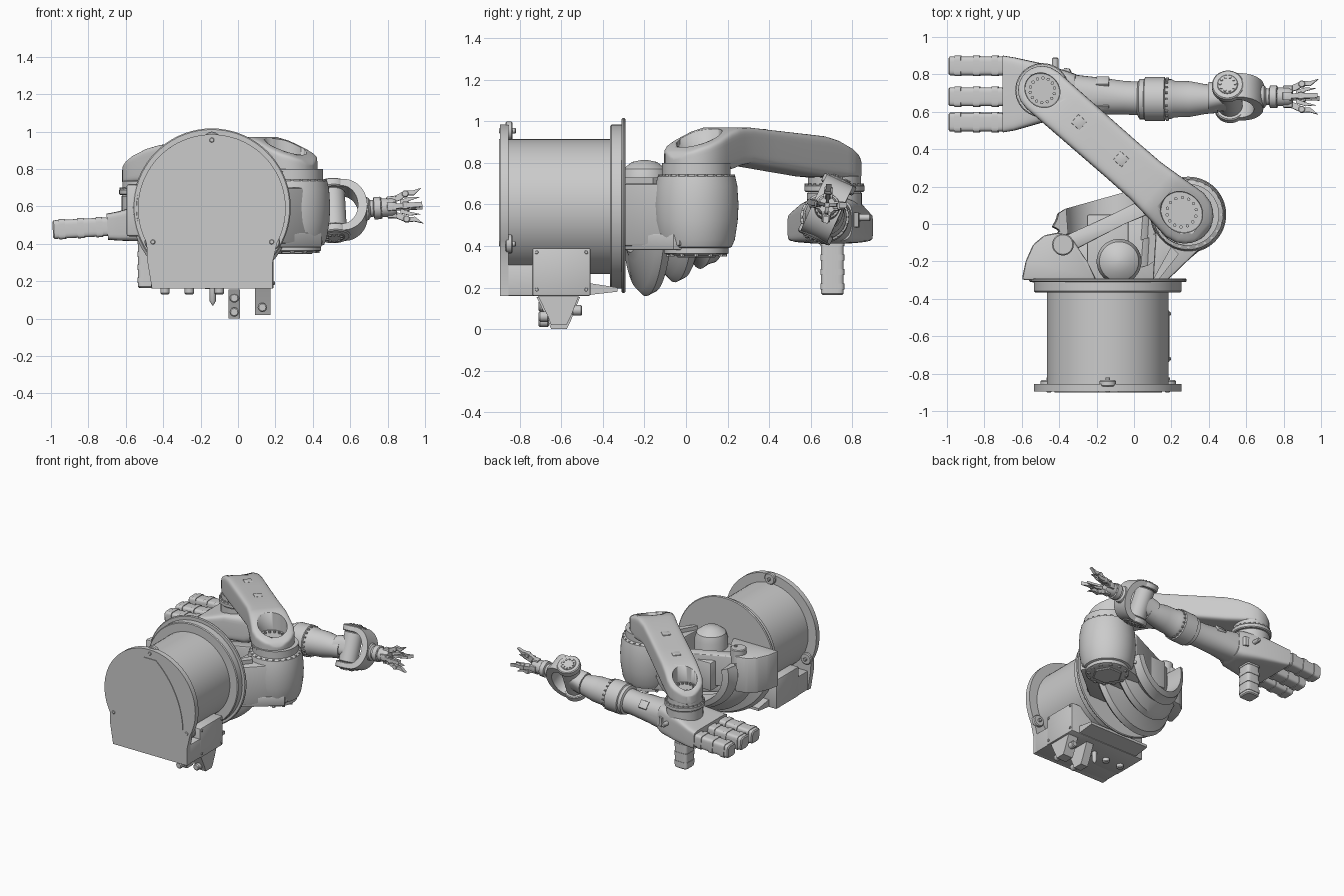
import bpy, bmesh
from math import sin, cos, pi, radians, sqrt, atan2
from mathutils import Matrix, Vector

if "Cube" in bpy.data.objects:
    bpy.data.objects.remove(bpy.data.objects["Cube"])

I = Matrix()
XZ = Matrix(((1, 0, 0, 0), (0, 0, 1, 0), (0, 1, 0, 0), (0, 0, 0, 1)))  # profile in x,z, depth along y
YZ = Matrix(((0, 0, 1, 0), (1, 0, 0, 0), (0, 1, 0, 0), (0, 0, 0, 1)))  # profile in y,z, depth along x
X, Y, Z = (1, 0, 0), (0, 1, 0), (0, 0, 1)


def finish(name, bm, M=I, bevel=0):
    if bevel:
        bmesh.ops.bevel(bm, geom=bm.edges[:], offset=bevel, segments=2, affect='EDGES', profile=0.5)
    bm.transform(M)
    bmesh.ops.recalc_face_normals(bm, faces=bm.faces[:])
    me = bpy.data.meshes.new(name)
    bm.to_mesh(me)
    bm.free()
    me.shade_smooth()
    me.set_sharp_from_angle(angle=radians(35))
    ob = bpy.data.objects.new(name, me)
    bpy.context.collection.objects.link(ob)
    return ob


def skin(bm, rings, closed=True):
    rows = [[bm.verts.new(p) for p in r] for r in rings]
    n = len(rows[0])
    for a, b in zip(rows, rows[1:]):
        for i in range(n):
            bm.faces.new((a[i], a[(i + 1) % n], b[(i + 1) % n], b[i]))
    bm.faces.new(rows[0][::-1])
    bm.faces.new(rows[-1])


def box(name, lo, hi, M=I, bevel=0.008):
    bm = bmesh.new()
    bmesh.ops.create_cube(bm, size=1)
    for v in bm.verts:
        v.co = [lo[k] + (v.co[k] + 0.5) * (hi[k] - lo[k]) for k in range(3)]
    return finish(name, bm, M, bevel)


def lathe(name, prof, base, axis=Z, M=I, n=48):
    """prof: (radius, height along axis) pairs"""
    bm = bmesh.new()
    skin(bm, [[(r * cos(2 * pi * i / n), r * sin(2 * pi * i / n), h) for i in range(n)] for r, h in prof])
    q = Vector(Z).rotation_difference(Vector(axis)).to_matrix().to_4x4()
    return finish(name, bm, M @ Matrix.Translation(base) @ q)


def cyl(name, base, r, h, axis=Z, M=I, n=40, c=0.006):
    return lathe(name, [(r - c, 0), (r, c), (r, h - c), (r - c, h)], base, axis, M, n)


def bolts(name, base, ring, r, h, count, axis=Z, M=I):
    bm = bmesh.new()
    for k in range(count):
        a = 2 * pi * k / count
        bmesh.ops.create_cone(bm, cap_ends=True, segments=8, radius1=r, radius2=r, depth=h,
                              matrix=Matrix.Translation((ring * cos(a), ring * sin(a), h / 2)))
    q = Vector(Z).rotation_difference(Vector(axis)).to_matrix().to_4x4()
    return finish(name, bm, M @ Matrix.Translation(base) @ q)


def prism(name, pts, a, b, plane=I, M=I, bevel=0):
    bm = bmesh.new()
    skin(bm, [[(u, v, w) for u, v in pts] for w in (a, b)])
    return finish(name, bm, M @ plane, bevel)


def loft(name, secs, M=I, n=40):
    """secs: (x, half_y, half_z, squareness, centre_y, centre_z)"""
    def pw(t, e):
        return (1 if t > 0 else -1) * abs(t) ** (2 / e)
    bm = bmesh.new()
    skin(bm, [[(x, cy + hy * pw(cos(2 * pi * (i + .5) / n), e), cz + hz * pw(sin(2 * pi * (i + .5) / n), e))
               for i in range(n)] for x, hy, hz, e, cy, cz in secs])
    return finish(name, bm, M)


def lerp(tab, t):
    for (a, u), (b, v) in zip(tab, tab[1:]):
        if t <= b:
            return u + (v - u) * (t - a) / (b - a)
    return tab[-1][1]


def arc(cx, cz, r, a0, a1, n=24):
    return [(cx + r * cos(radians(a0 + (a1 - a0) * i / n)), cz + r * sin(radians(a0 + (a1 - a0) * i / n)))
            for i in range(n + 1)]


# Base: mounting plate, drum, flanges
CX, CZ = -0.14, 0.59
foot = [(-0.485, .31), (-0.46, .16), (.185, .16), (.185, .30)]
prism("base_plate", arc(CX, CZ, .395, -28, 208, 60) + foot, -.895, -.855, XZ)
prism("base_plate_panel", arc(-.51, .41, .66, 0, 60)[:-4] + arc(.235, .41, .66, 120, 180)[4:], -.9, -.89, XZ)
cyl("base_drum", (CX, -.87, CZ), .325, .55, Y, n=64)
cyl("base_flange", (CX, -.365, CZ), .395, .06, Y, n=64)
cyl("turntable_disc", (CX, -.31, .595), .422, .018, Y, n=72)
for x, z in ((-.14, .955), (-.455, .41), (.18, .41)):
    cyl("mounting_lug", (x, -.87, z), .045, .035, Y, n=20)
    cyl("mounting_bolt", (x, -.9, z), .013, .08, Y, n=12, c=.003)
# Base connection box and connectors
box("base_foot", (-.46, -.88, .16), (.185, -.46, .31))
box("connection_box", (-.465, -.74, .16), (.19, -.46, .39))
prism("foot_gusset", [(-.46, .165), (-.33, .18), (-.33, .20), (-.46, .22)], -.4, .12, YZ)
for y in (-.72, -.48):
    for z in (.19, .37):
        cyl("box_screw", (.185, y, z), .009, .012, X, n=10, c=.002)
trap = [(-.72, .165), (-.51, .165), (-.555, .05), (-.575, .01), (-.65, .01), (-.665, .05)]
prism("large_connector", [(y, z + .01) for y, z in trap], .09, .175, YZ)
prism("small_connector", [(y, max(z - .01, 0)) for y, z in trap], -.05, .012, YZ)
for x, y, z in ((.13, -.69, .06), (-.02, -.69, .035), (-.02, -.69, .11), (.13, -.53, .09)):
    cyl("cable_gland", (x, y - .02, z), .025, .05, Y, n=12)
lathe("pin_connector", [(.002, .07), (.018, .095), (.018, .17)], (-.135, -.6, 0), n=12)
for x in (-.39, -.26, -.1):
    cyl("plug", (x, -.62, .13), .025, .04, n=12)

# Turntable: shoulder bracket, ribs, curved shroud
prism("bracket_floor", [(-.3, -.3), (.16, -.3), (.45, -.06), (.3, .2), (.1, .14), (-.3, -.12)], .38, .46, bevel=.01)
prism("bracket_rib", [(.1, -.3), (.18, -.3), (.46, -.03), (.3, .1), (.12, .02)], .40, .70, bevel=.012)
prism("bracket_upper_web", [(-.42, -.12), (-.36, -.06), (-.1, .06), (.12, .17), (.2, .1), (-.05, .0), (-.3, -.13)],
      .46, .70, bevel=.008)
prism("turntable_housing", [(-.6, -.3), (-.58, -.2), (-.54, -.11), (-.48, -.06), (-.4, -.045), (-.33, -.08),
                            (-.25, -.2), (-.2, -.3)], .44, .72, bevel=.015)
cyl("housing_boss", (-.38, -.11, .5), .058, .26)
bolts("boss_bolt", (-.38, -.11, .755), .025, .012, .012, 1)
box("drive_box", (-.25, -.3, .44), (-.03, .05, .66))
lathe("turntable_motor_dome", [(.12, .4), (.12, .72), (.105, .77), (.06, .805), (.01, .815)], (-.08, -.2, 0))
prism("cross_rib", [(.1, -.3), (.13, -.3), (.24, -.16), (.2, -.12)], .44, .73)


def shroud(name, rout, y, w, slope):
    bm = bmesh.new()
    rings = []
    for i in range(33):
        a = radians(165 + 180 * i / 32)
        rr = [(.22, -w), (.26, -w * .8), (rout - .03, -w * .45), (rout, -w * .1), (rout - .02, w * .35), (.27, w * .8),
              (.23, w)]
        rings.append([(CX + r * cos(a), y + d + slope * r * cos(a), CZ + r * sin(a)) for r, d in rr])
    skin(bm, rings)
    finish(name, bm)


shroud("shroud_outer", .432, -.185, .085, .22)
shroud("shroud_middle", .365, -.045, .085, .25)
shroud("shroud_inner", .30, .075, .07, .28)

# Shoulder barrel
S = (.29, .05)
lathe("shoulder_barrel", [(.13, .355), (.155, .365), (.155, .39), (.17, .395), (.185, .43), (.199, .52), (.203, .6),
                          (.197, .69), (.187, .735), (.165, .745), (.165, .8)], (*S, 0), n=64)
cyl("shoulder_cap", (*S, .345), .11, .04, n=6)
bolts("shoulder_cap_bolts", (*S, .35), .135, .012, .02, 12)
bolts("shoulder_rim_bolts", (*S, .73), .178, .008, .015, 24)
cyl("shoulder_collar", (.28, .05, .785), .165, .015, n=48, c=.003)

# Link arm, from shoulder to elbow
P, E = Vector((.27, .05, 0)), Vector((-.49, .715, 0))
L = (E - P).length
LM = Matrix.Translation(P) @ Matrix.Rotation(atan2(E.y - P.y, E.x - P.x), 4, 'Z')
top = [(-.17, .79), (-.14, .85), (-.1, .875), (.1, .955), (.17, .972), (.28, .972), (.83, .93), (.92, .91), (1.02, .87),
       (1.11, .815), (1.15, .76)]
low = [(-.17, .75), (.12, .765), (.25, .80), (.82, .735), (1.15, .715)]
ts = [-.154, -.15, -.14, -.125, -.1, -.06, 0, .05, .1, .14, .17, .2, .28, .45, .65, .83, .88, .92, .96,
      L, L + .05, L + .08, L + .105, L + .12, L + .127, L + .129]
secs = []
for t in ts:
    w = lerp([(0, .155), (.2, .135), (.3, .126), (L, .13)], max(t, 0))
    if t < 0:
        w = sqrt(.155 ** 2 - t * t)
    elif t > L:
        w = sqrt(.13 ** 2 - (t - L) ** 2)
    a, b = lerp(top, t), lerp(low, t)
    secs.append((t, w, (a - b) / 2, 7, 0, (a + b) / 2))
link = loft("link_arm", secs, LM, 48)
for nm, t, r, z in (("shoulder", .02, .105, .825), ("elbow", L, .088, .785)):
    cut = cyl(nm + "_pocket_cutter", (0, 0, 0), r, .4, Z,
              LM @ Matrix.Translation((t, 0, z)) @ Matrix.Diagonal((1.12, 1, 1, 1)), c=.002)
    cut.hide_render = True
    cut.hide_set(True)
    m = link.modifiers.new(nm + "_pocket", 'BOOLEAN')
    m.operation, m.object, m.solver = 'DIFFERENCE', cut, 'EXACT'
    bolts(nm + "_pocket_bolts", (t, 0, z - .005), r * .75, .009, .018, 14, Z, LM)
for t in (.42, .72):
    box("link_cover", (t, -.03, .93), (t + .06, .03, lerp(top, t + .03) + .004), LM, .003)

# Forearm frame: along x, tipped slightly upward
FM = Matrix.Translation((0, .69, .53)) @ Matrix.Rotation(-.055, 4, 'Y')
cyl("elbow_drum", (E.x, E.y, .44), .132, .22)
cyl("elbow_ring", (E.x, E.y, .66), .145, .035, n=48)
cyl("elbow_neck", (E.x, E.y, .68), .128, .06)
bolts("elbow_bolts", (E.x, E.y, .69), .136, .007, .012, 24)
loft("forearm_housing", [(-.70, .205, .07, 9, .005, 0), (-.64, .195, .078, 9, .005, 0), (-.5, .16, .1, 7, .01, .01),
                         (-.35, .125, .11, 5, 0, .01), (-.31, .11, .1, 4, 0, .01)], FM)
loft("forearm_tube", [(-.35, .112, .105, 3, 0, .01), (-.2, .10, .097, 2.2, -.005, .005), (-.05, .09, .09, 2, -.015, 0),
                      (.05, .09, .09, 2, -.02, 0)], FM)
AX = (0, -.022, 0)
lathe("forearm_collar", [(.09, .02), (.108, .03), (.108, .055), (.117, .06), (.117, .165), (.106, .17), (.106, .2),
                         (.098, .215), (.095, .3), (.08, .38), (.074, .45)], AX, X, FM)
bolts("collar_bolts", (.172, -.022, 0), .11, .006, .014, 20, X, FM)
for a in (.5, 2.2):
    box("forearm_access_cover", (-.2, -.03, .08), (-.13, .03, .105), FM @ Matrix.Rotation(a - 1.35, 4, 'X'), .003)
cyl("forearm_lifting_post", (-.42, .1, .03), .017, .1, Y, FM, 12)
prism("forearm_fin", [(-.4, .08), (-.37, .145), (-.345, .14), (-.33, .11), (-.28, .09)], -.02, .05, I, FM)

# Wrist motors and hanging elbow motor
for y in (.155, -.01, -.145):
    loft("wrist_motor", [(-.992, .042, .042, 5, y, 0), (-.985, .05, .05, 5, y, 0), (-.69, .05, .05, 5, y, 0)], FM, 24)
    for x in (-.96, -.86, -.76):
        loft("motor_band", [(x, .055, .054, 6, y, 0), (x + .035, .055, .054, 6, y, 0)], FM, 24)
VM = Matrix.Translation((-.48, .705, 0)) @ Matrix.Rotation(-pi / 2, 4, 'Y')
loft("elbow_motor", [(.165, .048, .048, 5, 0, 0), (.172, .055, .055, 5, 0, 0), (.46, .055, .055, 5, 0, 0)], VM, 24)
for z in (.19, .26, .33, .40):
    loft("elbow_motor_band", [(z, .058, .058, 6, 0, 0), (z + .03, .058, .058, 6, 0, 0)], VM, 24)

# Wrist yoke, rolled about the forearm axis
WM = FM @ Matrix.Translation((0, -.01, .02)) @ Matrix.Rotation(radians(-25), 4, 'X')
loft("forearm_tip", [(.40, .08, .075, 2.5, 0, -.01), (.46, .07, .075, 3, 0, 0), (.51, .065, .075, 3, 0, 0)], WM)
cyl("wrist_hub", (.51, 0, -.11), .068, .22, Z, WM)
outer = [(.51, -.15)] + [(.57 + .125 * cos(a * pi / 20), .15 * sin(a * pi / 20)) for a in range(-10, 11)] + [(.51, .15)]
inner = [(.51, .112)] + [(.56 + .085 * cos(a * pi / 20), .112 * sin(a * pi / 20)) for a in range(10, -11, -1)] \
    + [(.51, -.112)]
prism("wrist_yoke", outer + inner, -.07, .07, XZ, WM)
for s in (-1, 1):
    cyl("yoke_pivot", (.51, 0, s * .11), .085, .046, (0, 0, s), WM)
    cyl("pivot_cap", (.51, 0, s * .15), .055, .012, (0, 0, s), WM, c=.003)
    bolts("pivot_bolts", (.51, 0, s * .158), .04, .007, .01, 10, (0, 0, s), WM)

# Tool flange and four-fingered gripper
lathe("tool_flange", [(.07, .66), (.06, .70), (.045, .71), (.045, .725), (.06, .73), (.06, .765), (.05, .77), (.05, .83),
                      (.04, .85)], (0, 0, 0), X, WM)
bolts("flange_bolts", (.762, 0, 0), .052, .005, .01, 10, X, WM)
finger = [(.81, .02), (.87, .035), (.91, .06), (.945, .058), (.988, .095), (.94, .082), (.90, .085), (.85, .062), (.81, .05)]
for k in range(4):
    R = WM @ Matrix.Rotation(radians(90 * k + 20), 4, 'X')
    prism("gripper_finger", finger, -.013, .013, XZ, R)
    cyl("finger_knuckle", (.90, -.02, .068), .018, .04, Y, R, 14, .003)
    box("finger_base", (.80, -.022, .02), (.85, .022, .058), R, .004)
    prism("finger_inner_tip", [(.87, .01), (.92, .03), (.975, .045), (.92, .05), (.87, .035)], -.008, .008, XZ, R)
